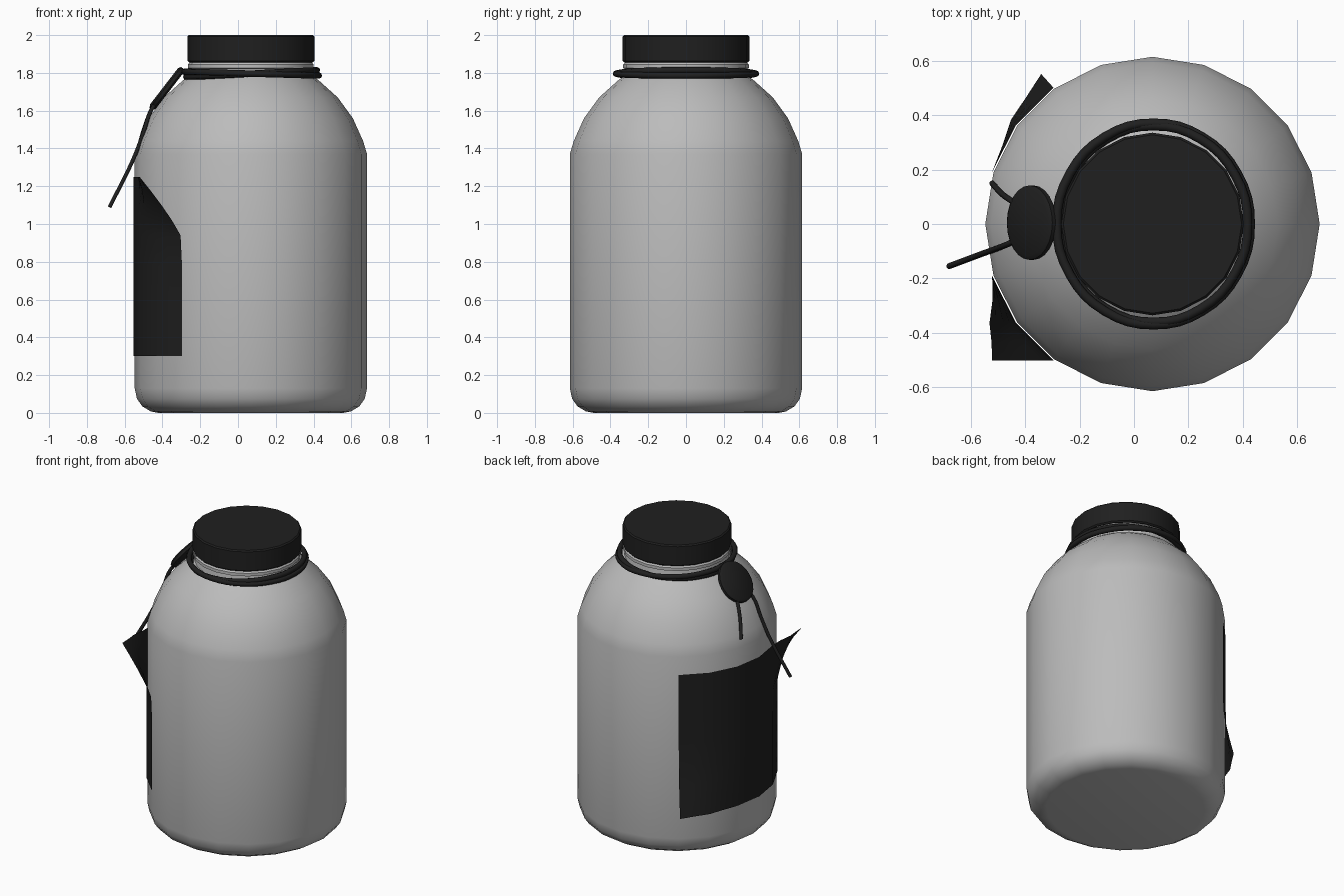
import bpy, bmesh, math
from mathutils import Matrix, Vector

if "Cube" in bpy.data.objects:
    bpy.data.objects.remove(bpy.data.objects["Cube"])

CX = 0.068  # bottle axis
R = 0.615


def material(name, v):
    m = bpy.data.materials.new(name)
    m.diffuse_color = (v, v, v, 1)
    m.use_nodes = True
    m.node_tree.nodes["Principled BSDF"].inputs["Base Color"].default_value = m.diffuse_color
    return m


GREY = material("bottle_grey", 0.5)
BLACK = material("matte_black", 0.014)


def finish(name, bm, mat, angle=40):
    me = bpy.data.meshes.new(name)
    bm.to_mesh(me)
    bm.free()
    me.materials.append(mat)
    ob = bpy.data.objects.new(name, me)
    bpy.context.collection.objects.link(ob)
    bpy.ops.object.select_all(action='DESELECT')
    ob.select_set(True)
    bpy.context.view_layer.objects.active = ob
    bpy.ops.object.shade_smooth_by_angle(angle=math.radians(angle))
    return ob


def lathe(name, profile, mat, segs=20, place=None):
    """Revolve (radius, z) points, closing both ends with a flat face."""
    bm = bmesh.new()
    rings = [[bm.verts.new((r * math.cos(2 * math.pi * i / segs),
                            r * math.sin(2 * math.pi * i / segs), z))
              for i in range(segs)] for r, z in profile]
    for a, b in zip(rings, rings[1:]):
        for i in range(segs):
            j = (i + 1) % segs
            bm.faces.new((a[i], a[j], b[j], b[i]))
    bm.faces.new(rings[0][::-1])
    bm.faces.new(rings[-1])
    bm.transform(place or Matrix.Translation((CX, 0, 0)))
    return finish(name, bm, mat)


def cord(name, points, radius, cyclic=False):
    """Round cord through points, converted to a mesh."""
    cu = bpy.data.curves.new(name, 'CURVE')
    cu.dimensions = '3D'
    cu.bevel_depth = radius
    cu.bevel_resolution = 2
    cu.use_fill_caps = True
    cu.resolution_u = 4
    sp = cu.splines.new('BEZIER')
    sp.bezier_points.add(len(points) - 1)
    for bp, p in zip(sp.bezier_points, points):
        bp.co = p
        bp.handle_left_type = bp.handle_right_type = 'AUTO'
    sp.use_cyclic_u = cyclic
    cu.materials.append(BLACK)
    ob = bpy.data.objects.new(name, cu)
    bpy.context.collection.objects.link(ob)
    bpy.ops.object.select_all(action='DESELECT')
    ob.select_set(True)
    bpy.context.view_layer.objects.active = ob
    bpy.ops.object.convert(target='MESH')
    bpy.ops.object.shade_smooth_by_angle(angle=math.radians(50))


# Bottle body with rounded base, domed shoulder, neck and lip
lathe("bottle", [(0.49, 0), (0.53, 0.008), (0.575, 0.035), (0.603, 0.075), (R, 0.13),
                 (R, 1.37), (0.594, 1.44), (0.54, 1.56), (0.46, 1.67), (0.36, 1.76),
                 (0.325, 1.785), (0.32, 1.82), (0.333, 1.825), (0.333, 1.845),
                 (0.322, 1.855), (0.32, 1.87)], GREY)

# Screw cap
lathe("cap", [(0.328, 1.856), (0.336, 1.864), (0.336, 1.992), (0.328, 2.0)], BLACK)

# Two cord loops round the neck, tilted against each other
for n, (rad, tilt) in enumerate([(0.346, 0.018), (0.356, -0.010)]):
    pts = [(CX + 0.004 + rad * math.cos(a), (rad + 0.015) * math.sin(a),
            1.796 + tilt * math.cos(a)) for a in (k * math.pi / 6 for k in range(12))]
    cord(f"neck_cord_{n + 1}", pts, 0.017, True)

# Round seal resting on the shoulder
normal = Vector((-0.79, 0, 0.61))
place = Matrix.Translation((-0.377, 0.005, 1.717)) @ normal.to_track_quat('Z', 'Y').to_matrix().to_4x4()
lathe("seal", [(0.122, -0.019), (0.137, -0.009), (0.137, 0.009), (0.122, 0.019)], BLACK, 24, place)

# Loose cord ends hanging below the seal
cord("cord_end_long", [(-0.37, -0.03, 1.71), (-0.455, -0.07, 1.61), (-0.505, -0.09, 1.47),
                       (-0.56, -0.11, 1.33), (-0.68, -0.155, 1.09)], 0.011)
cord("cord_end_short", [(-0.37, 0.03, 1.71), (-0.45, 0.085, 1.62), (-0.485, 0.11, 1.54),
                        (-0.522, 0.15, 1.42)], 0.011)

# Label sheet on the -x side, peeling at two opposite corners
cols = 12
levels = [0.3, 0.4, 0.5, 0.62, 0.78, 0.94, 1.02, 1.1, 1.18, 1.25]
bm = bmesh.new()
grid = []
for z in levels:
    row = []
    for i in range(cols + 1):
        t = i / cols * 6 - 3            # facets from the middle, + is the -y side
        k = math.floor(min(t, 2.999))
        a, b = (Vector((-math.cos(s * math.pi / 10), -math.sin(s * math.pi / 10), 0)) for s in (k, k + 1))
        p = a.lerp(b, t - k) * (R + 0.005) + Vector((CX, 0, z))
        top = max(0, (z - 0.92) / 0.33) ** 1.2 * max(0, (t - 1) / 2) ** 1.2
        low = max(0, (0.65 - z) / 0.35) ** 1.3 * max(0, (-t - 1) / 2) ** 1.3
        p += top * Vector((-0.225, 0, 0)) + low * Vector((-0.045, 0.05, 0))
        row.append(bm.verts.new(p))
    grid.append(row)
for a, b in zip(grid, grid[1:]):
    for i in range(cols):
        bm.faces.new((a[i], b[i], b[i + 1], a[i + 1]))
bmesh.ops.recalc_face_normals(bm, faces=bm.faces[:])
if sum(f.normal.x for f in bm.faces) > 0:
    bmesh.ops.reverse_faces(bm, faces=bm.faces[:])
finish("label", bm, BLACK)
